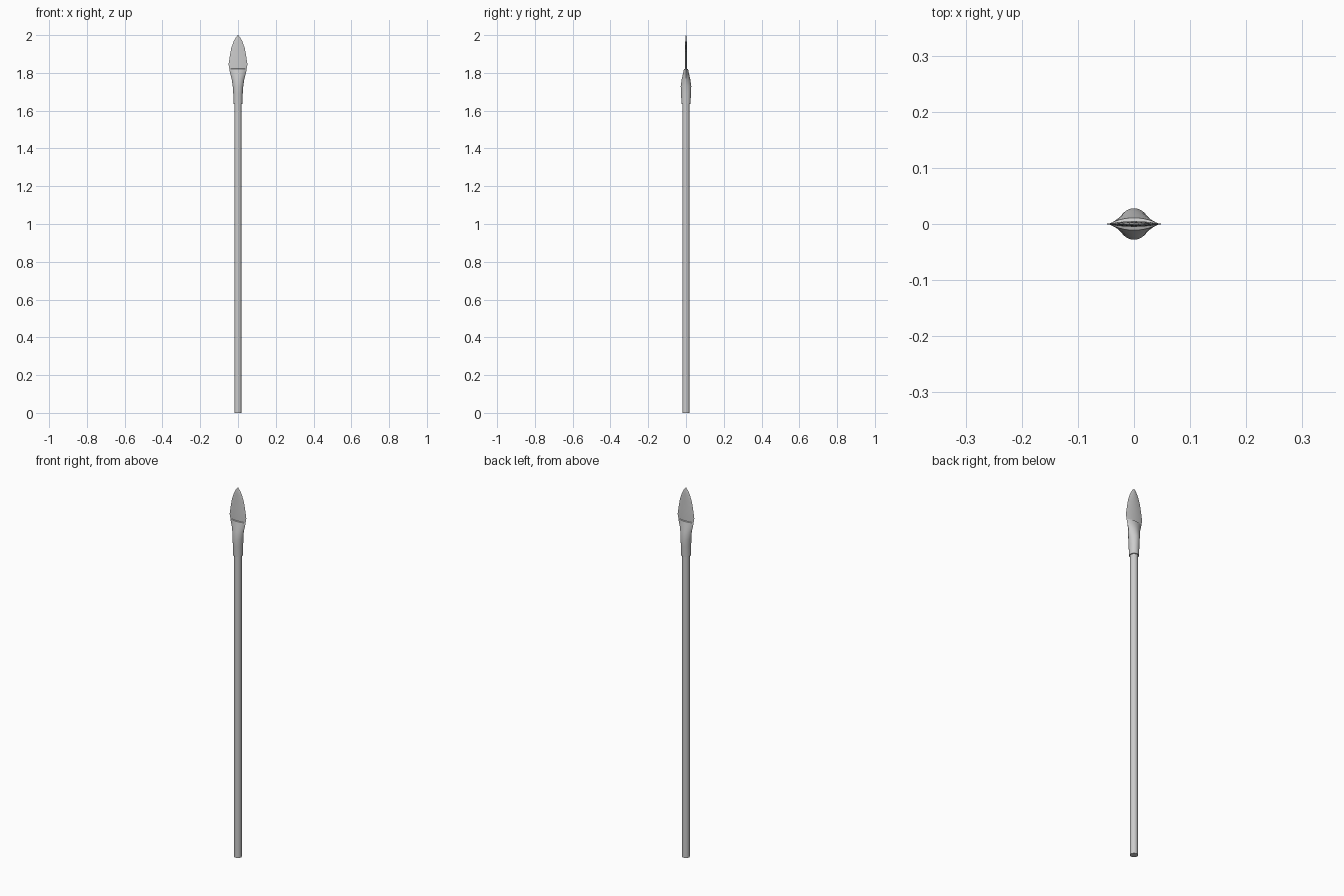
import bpy, bmesh, math

if "Cube" in bpy.data.objects:
    bpy.data.objects.remove(bpy.data.objects["Cube"])

N = 32  # points around each head section


def section(a, b, p, z):
    """Ring of half-width a and half-thickness b; p pinches the edges (0 = ellipse, 1+ = lens)."""
    pts = []
    for i in range(N):
        t = 2 * math.pi * i / N
        s = math.sin(t)
        pts.append((a * math.cos(t), b * s * abs(s) ** p, z))
    return pts


def loft(name, rings):
    bm = bmesh.new()
    loops = [[bm.verts.new(c) for c in r] for r in rings]
    for lo, hi in zip(loops, loops[1:]):
        for i in range(N):
            j = (i + 1) % N
            bm.faces.new((lo[i], lo[j], hi[j], hi[i]))
    bm.faces.new(loops[0][::-1])
    bm.faces.new(loops[-1])
    bmesh.ops.recalc_face_normals(bm, faces=bm.faces)
    me = bpy.data.meshes.new(name)
    bm.to_mesh(me)
    bm.free()
    ob = bpy.data.objects.new(name, me)
    bpy.context.collection.objects.link(ob)
    return ob


def smooth(ob):
    bpy.ops.object.select_all(action='DESELECT')
    ob.select_set(True)
    bpy.context.view_layer.objects.active = ob
    bpy.ops.object.shade_smooth_by_angle(angle=math.radians(30))


# Shaft
bpy.ops.mesh.primitive_cylinder_add(vertices=24, radius=0.019, depth=1.70, location=(0, 0, 0.85))
shaft = bpy.context.object
shaft.name = "shaft"
smooth(shaft)

# Spear head: round socket flares into a lens, steps in at a ledge, then a thin blade
head = [
    (0.024, 0.024, 0.0, 1.635),
    (0.025, 0.026, 0.0, 1.69),
    (0.028, 0.028, 0.15, 1.73),
    (0.034, 0.022, 0.5, 1.77),
    (0.042, 0.015, 0.8, 1.80),
    (0.046, 0.011, 1.0, 1.82),
    (0.046, 0.005, 1.0, 1.822),
    (0.050, 0.005, 1.0, 1.845),
    (0.044, 0.005, 1.0, 1.885),
    (0.036, 0.004, 1.0, 1.93),
    (0.024, 0.004, 1.0, 1.965),
    (0.012, 0.003, 1.0, 1.988),
    (0.001, 0.001, 1.0, 2.0),
]
smooth(loft("spear_head", [section(*h) for h in head]))
